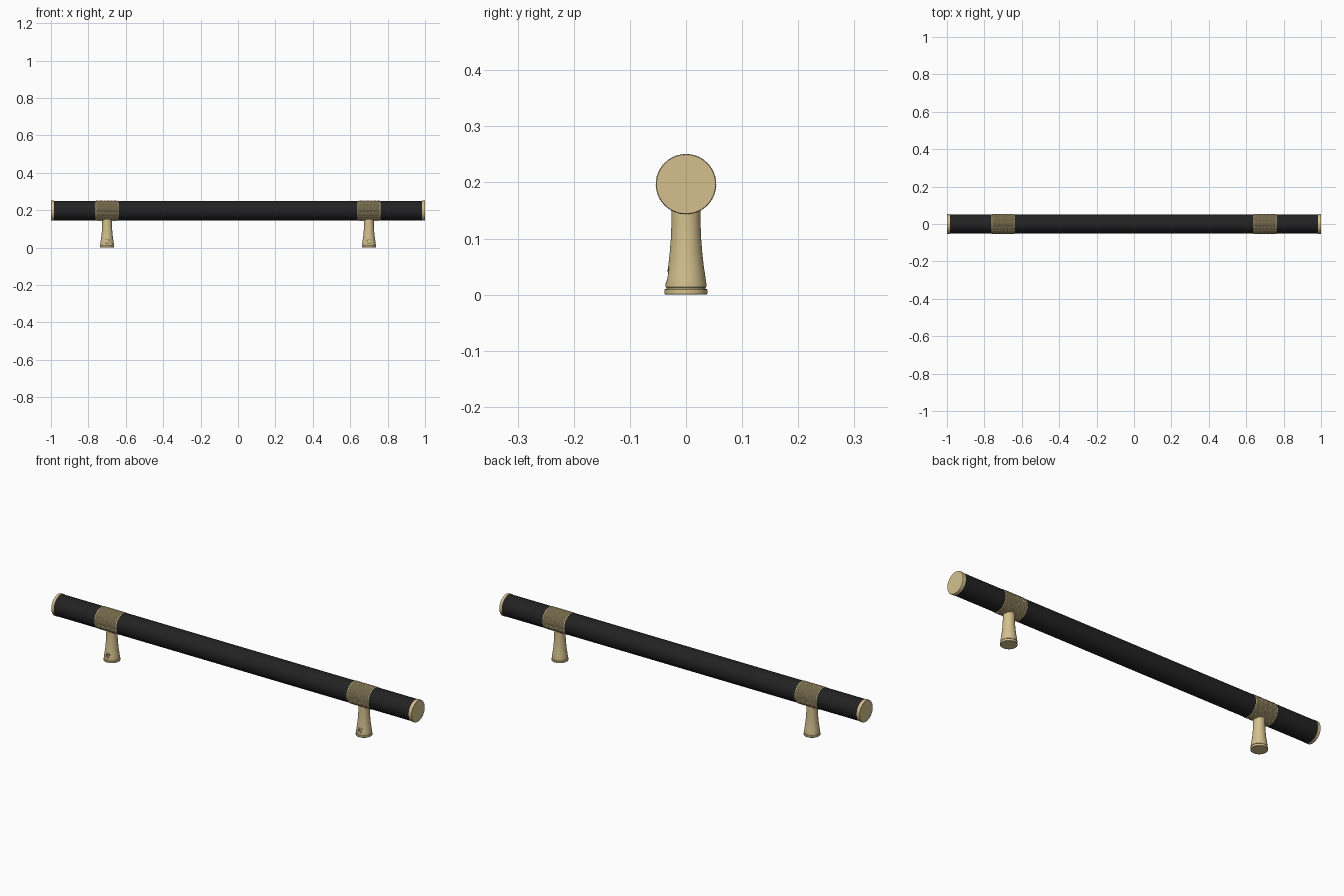
import bpy, bmesh
from math import cos, sin, pi, radians
from mathutils import Matrix

cube = bpy.data.objects.get("Cube")
if cube:
    bpy.data.objects.remove(cube)

AXIS_Z = 0.197
POST_X = 0.70


def material(name, color):
    m = bpy.data.materials.new(name)
    m.use_nodes = True
    m.diffuse_color = color
    m.node_tree.nodes["Principled BSDF"].inputs["Base Color"].default_value = color
    return m


brass = material("brass", (0.66, 0.53, 0.27, 1))
black = material("matte black", (0.016, 0.016, 0.016, 1))


def finish(name, bm, mat, matrix, smooth=True):
    bmesh.ops.recalc_face_normals(bm, faces=bm.faces)
    mesh = bpy.data.meshes.new(name)
    bm.to_mesh(mesh)
    bm.free()
    mesh.materials.append(mat)
    obj = bpy.data.objects.new(name, mesh)
    bpy.context.collection.objects.link(obj)
    obj.data.transform(matrix)
    bpy.ops.object.select_all(action="DESELECT")
    obj.select_set(True)
    bpy.context.view_layer.objects.active = obj
    if smooth:
        bpy.ops.object.shade_smooth_by_angle(angle=radians(30))
    return obj


def turned(name, profile, mat, matrix, sides=64):
    """Closed solid turned around z from (radius, height) pairs."""
    bm = bmesh.new()
    rings = [[bm.verts.new((r * cos(2 * pi * i / sides), r * sin(2 * pi * i / sides), h))
              for i in range(sides)] for r, h in profile]
    for a, b in zip(rings, rings[1:]):
        for i in range(sides):
            j = (i + 1) % sides
            bm.faces.new((a[i], a[j], b[j], b[i]))
    bm.faces.new(rings[0])
    bm.faces.new(rings[-1])
    return finish(name, bm, mat, matrix)


def knurled_band(name, mat, matrix, width=0.122, around=72, along=26):
    """Sleeve covered in small raised diamonds."""
    bm = bmesh.new()
    grid = []
    for k in range(along + 1):
        ring = []
        for i in range(around):
            raised = (i + k) % 2 == 0 and 0 < k < along
            r = 0.0542 if raised else 0.0522
            a = 2 * pi * i / around
            ring.append(bm.verts.new((r * cos(a), r * sin(a), width * (k / along - 0.5))))
        grid.append(ring)
    for k in range(along):
        for i in range(around):
            j = (i + 1) % around
            a, b, c, d = grid[k][i], grid[k][j], grid[k + 1][j], grid[k + 1][i]
            # Split each cell between its low corners so that every peak is a pyramid
            if (i + k) % 2 == 0:
                bm.faces.new((a, b, d))
                bm.faces.new((b, c, d))
            else:
                bm.faces.new((a, b, c))
                bm.faces.new((a, c, d))
    bm.faces.new(grid[0])
    bm.faces.new(grid[-1])
    return finish(name, bm, mat, matrix, smooth=False)


def along_x(x, side=1):
    return Matrix.Translation((x, 0, AXIS_Z)) @ Matrix.Rotation(side * pi / 2, 4, "Y")


# Bar
turned("bar", [(0.052, -0.985), (0.052, 0.985)], black, along_x(0))

cap_profile = [(0.050, 0), (0.050, 0.004), (0.0535, 0.005), (0.0535, 0.0185), (0.0525, 0.02)]
post_profile = [(0.037, 0), (0.038, 0.001), (0.038, 0.009), (0.037, 0.010),
                (0.035, 0.0105), (0.035, 0.013), (0.0365, 0.0135), (0.0365, 0.018),
                (0.0345, 0.032), (0.0315, 0.052), (0.029, 0.075), (0.027, 0.10),
                (0.026, 0.125), (0.0255, 0.17)]

for label, side in (("left", 1), ("right", -1)):
    # End cap and knurled sleeve
    turned(label + "_end_cap", cap_profile, brass, along_x(side * 0.98, side))
    knurled_band(label + "_knurled_band", brass, along_x(side * POST_X))

    # Flared post with a set screw hole in the front
    post = turned(label + "_post", post_profile, brass, Matrix.Translation((side * POST_X, 0, 0)))
    to_front = Matrix.Translation((side * POST_X, -0.025, 0.032)) @ Matrix.Rotation(pi / 2, 4, "X")
    cutter = turned("hole_cutter", [(0.011, 0), (0.011, 0.04)], brass, to_front, 24)
    cutter.hide_render = True
    cut = post.modifiers.new("screw_hole", "BOOLEAN")
    cut.object = cutter
    cut.solver = "EXACT"
    bpy.ops.object.select_all(action="DESELECT")
    post.select_set(True)
    bpy.context.view_layer.objects.active = post
    bpy.ops.object.modifier_apply(modifier=cut.name)
    bpy.data.objects.remove(cutter)

    # Set screw with a hexagonal socket
    socket = [(0.0095, -0.002), (0.0095, 0.004), (0.005, 0.004), (0.005, 0.001)]
    turned(label + "_set_screw", socket, brass, to_front, 24)
